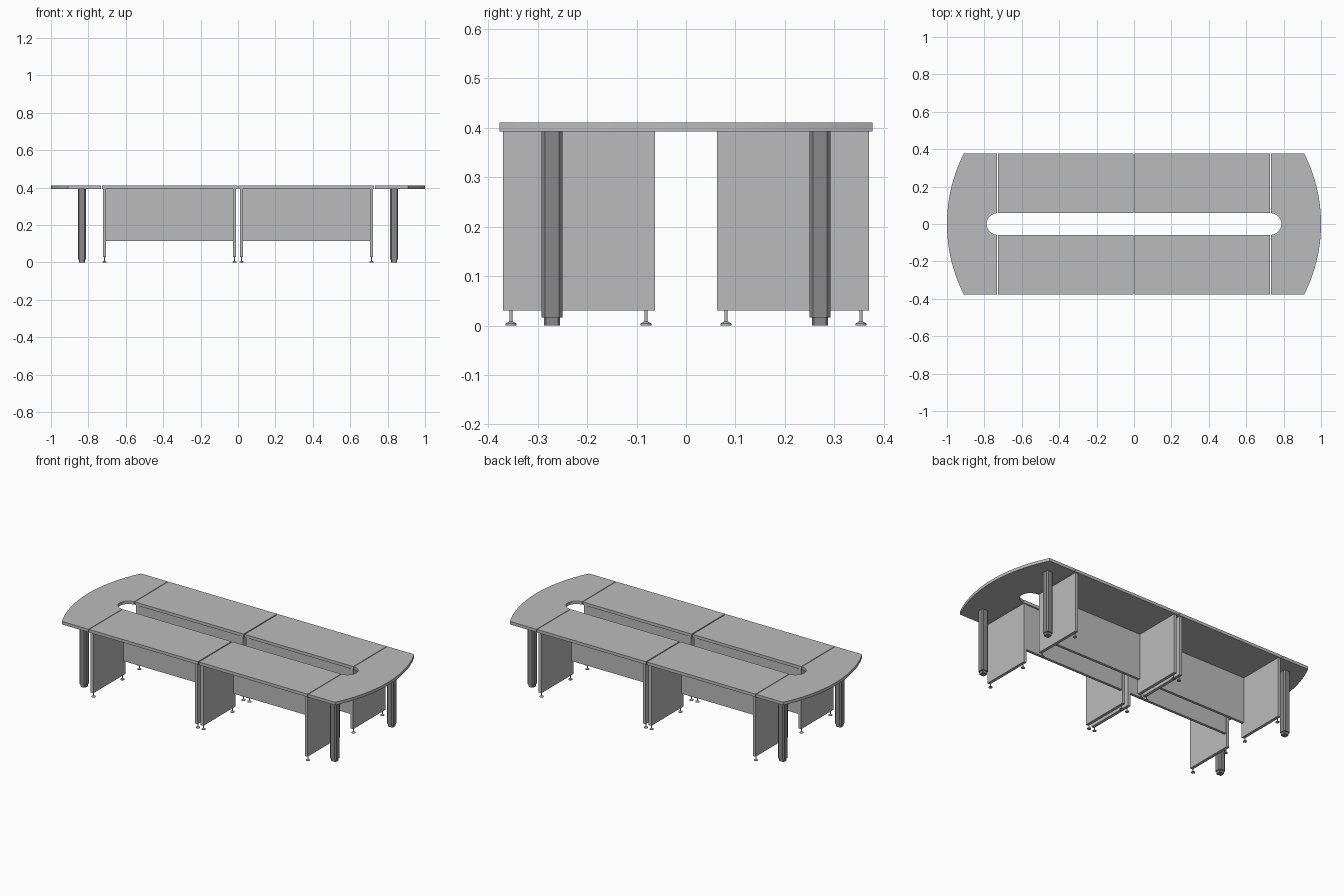
import bpy, bmesh, math
from mathutils import Matrix

old = bpy.data.objects.get("Cube")
if old:
    bpy.data.objects.remove(old, do_unlink=True)


def material(name, v):
    m = bpy.data.materials.new(name)
    m.use_nodes = True
    m.diffuse_color = (v, v, v, 1)
    m.node_tree.nodes["Principled BSDF"].inputs["Base Color"].default_value = (v, v, v, 1)
    return m


LIGHT = material("light grey board", 0.5)
DARK = material("dark grey leg", 0.25)
TOP_Z, SLAB_Z = 0.411, 0.393
HALF_Y, SLOT_R, SEAM = 0.377, 0.058, 0.73


def finish(name, bm, mat):
    bmesh.ops.recalc_face_normals(bm, faces=bm.faces)
    me = bpy.data.meshes.new(name)
    bm.to_mesh(me)
    bm.free()
    me.materials.append(mat)
    ob = bpy.data.objects.new(name, me)
    bpy.context.collection.objects.link(ob)
    return ob


def box(name, x0, x1, y0, y1, z0, z1, mat):
    bm = bmesh.new()
    mid = Matrix.Translation(((x0 + x1) / 2, (y0 + y1) / 2, (z0 + z1) / 2))
    size = Matrix.Diagonal((abs(x1 - x0), abs(y1 - y0), z1 - z0, 1))
    bmesh.ops.create_cube(bm, size=1, matrix=mid @ size)
    return finish(name, bm, mat)


def prism(name, outline, z0, z1, mat):
    bm = bmesh.new()
    face = bm.faces.new([bm.verts.new((x, y, z0)) for x, y in outline])
    ext = bmesh.ops.extrude_face_region(bm, geom=[face])
    verts = [g for g in ext["geom"] if isinstance(g, bmesh.types.BMVert)]
    bmesh.ops.translate(bm, vec=(0, 0, z1 - z0), verts=verts)
    return finish(name, bm, mat)


def smooth(ob):
    bpy.ops.object.select_all(action='DESELECT')
    ob.select_set(True)
    bpy.context.view_layer.objects.active = ob
    bpy.ops.object.shade_smooth_by_angle(angle=math.radians(35))


def foot(name, x, y):
    # Levelling foot: flared disc with a thin stem
    bm = bmesh.new()
    for r0, r1, z0, z1 in ((0.011, 0.011, 0, 0.004), (0.011, 0.004, 0.004, 0.008),
                           (0.003, 0.003, 0.008, 0.031)):
        bmesh.ops.create_cone(bm, cap_ends=True, segments=16, radius1=r0, radius2=r1,
                              depth=z1 - z0,
                              matrix=Matrix.Translation((x, y, (z0 + z1) / 2)))
    smooth(finish(name, bm, LIGHT))


def leg(name, x, y):
    # Square post with chamfered corners on a smaller glide
    def octagon(h, c):
        pts = [(h, -h + c), (h, h - c), (h - c, h), (-h + c, h),
               (-h, h - c), (-h, -h + c), (-h + c, -h), (h - c, -h)]
        return [(x + a, y + b) for a, b in pts]
    prism(name, octagon(0.021, 0.007), 0.016, SLAB_Z, DARK)
    prism(name + "_glide", octagon(0.016, 0.004), 0, 0.016, DARK)


# Curved end tops, each with half of the rounded slot end
sag, chord_x = 0.09, 0.91
R = (HALF_Y ** 2 + sag ** 2) / (2 * sag)
A = math.asin(HALF_Y / R)
N = 24
for sx, side in ((1, "left"), (-1, "right")):
    arc = [(1 - R + R * math.cos(t), R * math.sin(t))
           for t in (A * (2 * i / N - 1) for i in range(N + 1))]
    slot = [(SEAM + SLOT_R * math.cos(t), SLOT_R * math.sin(t))
            for t in (math.pi * (0.5 - i / N) for i in range(N + 1))]
    edge = SEAM + 0.002
    slot[0], slot[-1] = (edge, SLOT_R), (edge, -SLOT_R)
    outline = [(edge, -HALF_Y)] + arc + [(edge, HALF_Y)] + slot
    smooth(prism(side + "_end_top", [(sx * x, y) for x, y in outline], SLAB_Z, TOP_Z, LIGHT))

# Straight desk units, one in each quadrant
for sx, side in ((1, "left"), (-1, "right")):
    for sy, row in ((1, "back"), (-1, "front")):
        n = f"{row}_{side}_"
        box(n + "top", sx * 0.003, sx * (SEAM - 0.002), sy * SLOT_R, sy * HALF_Y,
            SLAB_Z, TOP_Z, LIGHT)
        for x, part in ((0.019, "inner"), (0.714, "outer")):
            box(n + part + "_panel", sx * (x - 0.009), sx * (x + 0.009),
                sy * 0.063, sy * 0.37, 0.03, SLAB_Z, LIGHT)
            for y, end in ((0.081, "near"), (0.354, "far")):
                foot(f"{n}{part}_{end}_foot", sx * x, sy * y)
        box(n + "modesty_panel", sx * 0.028, sx * 0.705, sy * 0.067, sy * 0.083,
            0.115, SLAB_Z, LIGHT)
        leg(n + "leg", sx * 0.835, sy * 0.271)
